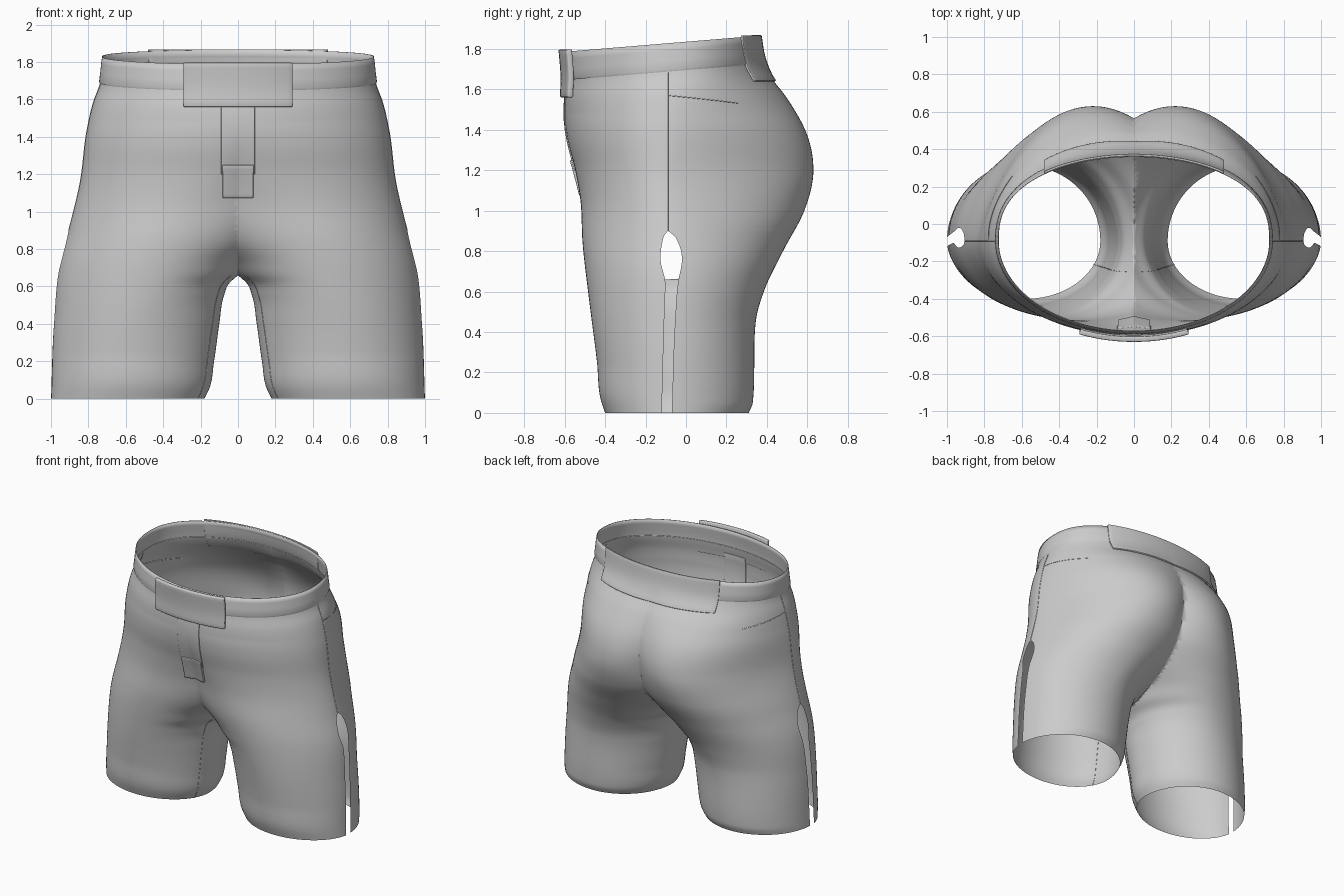
import bpy, bmesh
from math import sin, cos, asin, pi, sqrt

if "Cube" in bpy.data.objects:
    bpy.data.objects.remove(bpy.data.objects["Cube"])

# Profiles along height: (z, value)
WIDTH = [(0, 1.0), (.4, .985), (.72, .952), (.9, .905), (1.15, .845), (1.45, .805), (1.6, .77), (1.69, .737), (1.835, .725)]
FRONT = [(0, -.40), (.06, -.42), (.25, -.44), (.55, -.478), (.85, -.512), (1.05, -.522), (1.2, -.548),
         (1.35, -.585), (1.5, -.6), (1.6, -.597), (1.71, -.58), (1.835, -.572)]
BACK = [(0, .31), (.05, .33), (.45, .345), (.6, .385), (.8, .48), (1.0, .585), (1.2, .63), (1.38, .595),
        (1.53, .5), (1.63, .42), (1.71, .385), (1.835, .36)]
FRONT_X = [(0, .58), (.5, .5), (.75, .4), (1.0, .25), (1.25, .1), (1.5, 0)]
BACK_X = [(0, .58), (.5, .5), (.8, .36), (1.0, .27), (1.2, .22), (1.45, .17), (1.6, .08), (1.7, 0)]
FRONT_POW = [(0, 1.05), (.3, 1.15), (.8, 1.2), (1.2, 1.05), (1.5, 1)]
BACK_POW = [(0, 1), (.6, 1.05), (.9, 1.25), (1.2, 1.5), (1.45, 1.25), (1.7, .85), (1.84, .8)]
INNER = [(0, .18), (.05, .155), (.2, .128), (.4, .1), (.55, .075), (.62, .045), (.66, 0), (.73, -.06),
         (.85, -.22), (1.0, -.36), (1.2, -.39), (1.45, -.5), (1.7, -.72)]
SLIT_F = [(0, .03), (.45, .018), (.64, .012), (.76, .036), (.84, .028), (.88, .016), (.9, 0)]
SLIT_B = [(0, .02), (.45, .036), (.64, .05), (.76, .07), (.84, .052), (.88, .028), (.9, 0)]
YS = -.09  # side seam depth


def val(tab, z):
    """Monotone cubic lookup."""
    if z <= tab[0][0]:
        return tab[0][1]
    if z >= tab[-1][0]:
        return tab[-1][1]
    i = next(k for k in range(len(tab) - 1) if tab[k + 1][0] >= z)

    def d(k):
        return (tab[k + 1][1] - tab[k][1]) / (tab[k + 1][0] - tab[k][0])

    def slope(k):
        if k == 0 or k == len(tab) - 1:
            return d(min(k, len(tab) - 2))
        a, b = d(k - 1), d(k)
        if a * b <= 0:
            return 0
        h0, h1 = tab[k][0] - tab[k - 1][0], tab[k + 1][0] - tab[k][0]
        m = (a * h1 + b * h0) / (h0 + h1)
        lim = 3 * min(abs(a), abs(b))
        return max(-lim, min(lim, m))
    h = tab[i + 1][0] - tab[i][0]
    t = (z - tab[i][0]) / h
    return ((2*t**3 - 3*t*t + 1) * tab[i][1] + (t**3 - 2*t*t + t) * h * slope(i)
            + (3*t*t - 2*t**3) * tab[i + 1][1] + (t**3 - t*t) * h * slope(i + 1))


def tilt(y, z):
    t = min(1, max(0, (z - 1.3) / .4))
    return z + .083 * y * t * t * (3 - 2 * t)


def power(back, inner, z):
    return val(BACK_POW, z) if back else (1 if inner else val(FRONT_POW, z))


def point(z, a, back, inner, off=0):
    """Point on one leg section: angle a runs from the side (0) to front/back (pi/2)."""
    xm = val(BACK_X if back else FRONT_X, z)
    edge = val(INNER, z) if inner else val(WIDTH, z) + off
    far = val(BACK, z) + off if back else val(FRONT, z) - off
    y = YS + (far - YS) * max(0, sin(a)) ** power(back, inner, z)
    return (xm + (edge - xm) * cos(a), y, tilt(y, z))


def ring(z, off=0, n=28):
    af = ab = 0
    if z < .9:
        af = asin((val(SLIT_F, z) / (YS - val(FRONT, z))) ** (1 / power(False, False, z)))
        ab = asin((val(SLIT_B, z) / (val(BACK, z) - YS)) ** (1 / power(True, False, z)))
    q = pi / 2
    pts = [point(z, af + (q - af) * i / n, False, False, off) for i in range(n)]
    pts += [point(z, q * (1 - i / n), False, True, off) for i in range(n)]
    pts += [point(z, q * i / n, True, True, off) for i in range(n)]
    return pts + [point(z, q + (ab - q) * i / n, True, False, off) for i in range(n + 1)]


def surf_y(x, zr, back):
    """Depth of the surface at a given x and true height."""
    x, z, y = abs(x), zr, 0
    for _ in range(6):
        xm = val(BACK_X if back else FRONT_X, z)
        inner = x < xm
        edge = val(INNER, z) if inner else val(WIDTH, z)
        c = (x - xm) / (edge - xm)
        y = YS + (val(BACK if back else FRONT, z) - YS) * sqrt(max(0, 1 - c * c)) ** power(back, inner, z)
        z = zr - (tilt(y, z) - z)
    return y


def make(name, rows, half=False, thick=0, bevel=0, angle=1.0):
    bm = bmesh.new()
    vs = [[bm.verts.new(p) for p in r] for r in rows]
    for a, b in zip(vs, vs[1:]):
        for i in range(len(a) - 1):
            bm.faces.new((a[i], b[i], b[i + 1], a[i + 1]))
    bmesh.ops.remove_doubles(bm, verts=bm.verts[:], dist=1e-5)
    if half:
        bmesh.ops.bisect_plane(bm, geom=bm.verts[:] + bm.edges[:] + bm.faces[:], dist=1e-5,
                               plane_co=(0, 0, 0), plane_no=(1, 0, 0), clear_inner=True)
    bmesh.ops.recalc_face_normals(bm, faces=bm.faces[:])
    me = bpy.data.meshes.new(name)
    bm.to_mesh(me)
    bm.free()
    ob = bpy.data.objects.new(name, me)
    bpy.context.collection.objects.link(ob)
    if half:
        m = ob.modifiers.new("mirror", 'MIRROR')
        m.merge_threshold = .0005
    if thick:
        m = ob.modifiers.new("thickness", 'SOLIDIFY')
        m.thickness, m.offset = thick, 0
    if bevel:
        m = ob.modifiers.new("bevel", 'BEVEL')
        m.width, m.segments, m.limit_method = bevel, 2, 'ANGLE'
    bpy.ops.object.select_all(action='DESELECT')
    ob.select_set(True)
    bpy.context.view_layer.objects.active = ob
    bpy.ops.object.shade_smooth_by_angle(angle=angle)
    return ob


def patch(name, hw, z0, z1, back, off0, off1, thick, bevel, nx=20, nz=8):
    """Panel that follows the surface; offset blends from bottom to top."""
    s = 1 if back else -1
    rows = []
    for j in range(nz + 1):
        t = j / nz
        z = z0 + (z1 - z0) * t
        xs = [hw * (2 * i / nx - 1) for i in range(nx + 1)]
        rows.append([(x, surf_y(x, z, back) + s * (off0 + (off1 - off0) * t), z) for x in xs])
    return make(name, rows, thick=thick, bevel=bevel, angle=.7)


def seam(name, pts, r=.0025):
    cu = bpy.data.curves.new(name, 'CURVE')
    cu.dimensions = '3D'
    cu.bevel_depth, cu.bevel_resolution = r, 1
    sp = cu.splines.new('POLY')
    sp.points.add(len(pts) - 1)
    for p, c in zip(sp.points, pts):
        p.co = (*c, 1)
    ob = bpy.data.objects.new(name, cu)
    bpy.context.collection.objects.link(ob)
    ob.modifiers.new("mirror", 'MIRROR')


# Shorts body with legs and side slits
heights = [1.705 * i / 120 for i in range(121)]
heights = sorted([z for z in heights if abs(z - .9) > .01] + [.893, .897, .9])
make("shorts_body", [ring(z) for z in heights], half=True, angle=1.7)

# Waistband
band = [(1.705, 0), (1.697, .004), (1.705, .007), (1.75, .006), (1.8, .003), (1.835, 0)]
make("waistband", [ring(z, o) for z, o in band], half=True, thick=.004, angle=.8)

# Closure panels
patch("front_closure_panel", .29, 1.56, 1.797, False, .012, .045, .028, .006)
patch("fly_strip", .09, 1.2, 1.6, False, .001, .001, .01, .003)
patch("fly_tab", .083, 1.075, 1.25, False, .003, .005, .02, .004)
patch("back_panel", .48, 1.64, 1.867, True, .006, .008, .012, .003, nx=32)

# Seams
seam("side_seam", [point(.9 + .79 * i / 20, 0, False, False) for i in range(21)])
seam("inseam", [point(.66 * i / 24, .42, False, True) for i in range(25)], .002)
pocket = []
for i in range(13):
    z = 1.575 - .055 * i / 12
    a = asin(((.34 * i / 12 + .005) / (val(BACK, z) - YS)) ** (1 / val(BACK_POW, z)))
    pocket.append(point(z, a, True, False))
seam("pocket_welt", pocket)
